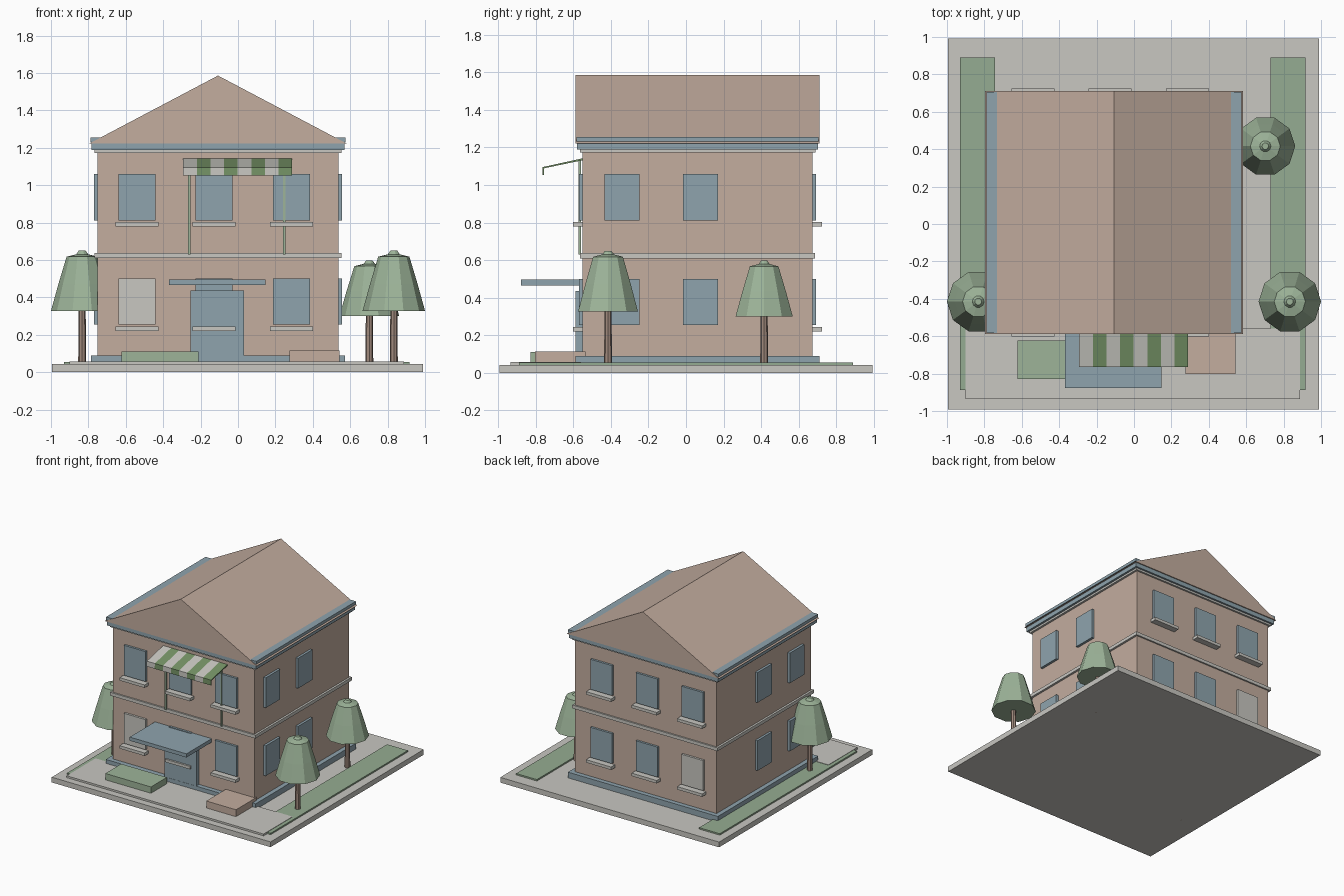
import bpy, bmesh, math
from mathutils import Vector

cube = bpy.data.objects.get("Cube")
if cube:
    bpy.data.objects.remove(cube, do_unlink=True)


def material(name, hex_code):
    rgb = [int(hex_code[i:i + 2], 16) / 255 for i in (0, 2, 4)]
    lin = [c / 12.92 if c < 0.04 else ((c + 0.055) / 1.055) ** 2.4 for c in rgb]
    m = bpy.data.materials.new(name)
    m.use_nodes = True
    m.diffuse_color = (*lin, 1)
    m.node_tree.nodes["Principled BSDF"].inputs["Base Color"].default_value = (*lin, 1)
    return m


STONE = material("pale stone", "C8C7C1")
BRICK = material("dusty brick", "C3AD9F")
BLUE = material("slate blue", "8FA4AE")
GREEN = material("leaf green", "9DB499")
LAWN = material("lawn green", "95AC92")
STRIPE = material("stripe green", "759366")
BARK = material("bark", "A08A7D")


def finish(name, bm, *mats):
    bmesh.ops.recalc_face_normals(bm, faces=bm.faces)
    mesh = bpy.data.meshes.new(name)
    bm.to_mesh(mesh)
    bm.free()
    for m in mats:
        mesh.materials.append(m)
    ob = bpy.data.objects.new(name, mesh)
    bpy.context.collection.objects.link(ob)
    return ob


def box(name, mat, x, y, z):
    """Box from (min, max) pairs along each axis."""
    bm = bmesh.new()
    bmesh.ops.create_cube(bm, size=1)
    for v in bm.verts:
        v.co = Vector([a + (b - a) * (c + 0.5) for (a, b), c in zip((x, y, z), v.co)])
    return finish(name, bm, mat)


CX, CY = -0.107, 0.0615          # house centre
HX, HY = 0.643, 0.6125           # wall half sizes
GROUND = 0.043


def layer(name, mat, hx, hy, z):
    """Box centred on the house."""
    return box(name, mat, (CX - hx, CX + hx), (CY - hy, CY + hy), z)


# Site
box("base_slab", STONE, (-0.995, 0.99), (-0.9925, 0.9925), (0, GROUND))
box("front_paving", STONE, (-0.9, 0.887), (-0.935, -0.56), (GROUND, 0.058))
box("right_lawn", LAWN, (-0.93, -0.742), (-0.888, 0.89), (GROUND, 0.055))
box("left_lawn", LAWN, (0.73, 0.918), (-0.888, 0.89), (GROUND, 0.055))
box("hedge_planter", GREEN, (-0.624, -0.21), (-0.828, -0.622), (GROUND, 0.11))
box("brick_planter", BRICK, (0.275, 0.544), (-0.803, -0.535), (GROUND, 0.115))

# House body and horizontal bands
layer("walls", BRICK, HX, HY, (GROUND, 1.2))
layer("plinth", BLUE, 0.68, 0.65, (GROUND, 0.09))
layer("floor_band", STONE, 0.66, 0.625, (0.61, 0.637))
layer("cornice_lower", STONE, 0.66, 0.627, (1.173, 1.188))
layer("cornice", BLUE, 0.677, 0.642, (1.188, 1.222))
layer("gutter", BLUE, 0.682, 0.645, (1.232, 1.256))

# Gable roof
bm = bmesh.new()
gable = [bm.verts.new((CX + x, CY - 0.65, z))
         for x, z in ((-0.69, 1.222), (0.69, 1.222), (0, 1.586))]
end = bmesh.ops.extrude_face_region(bm, geom=[bm.faces.new(gable)])
bmesh.ops.translate(bm, vec=(0, 1.3, 0),
                    verts=[g for g in end["geom"] if isinstance(g, bmesh.types.BMVert)])
finish("gable_roof", bm, BRICK)

# Windows and sills on the front and back, windows only on the sides
FLOORS = (("lower", 0.254), ("upper", 0.812))
for floor, z in FLOORS:
    for face, s in (("front", -1), ("back", 1)):
        wall = CY + s * HY
        for i, x in enumerate((-0.54, -0.128, 0.286)):
            glass = STONE if floor == "lower" and i == 0 else BLUE
            box(f"{face}_{floor}_window_{i + 1}", glass, (x - 0.098, x + 0.098),
                sorted((wall - s * 0.02, wall + s * 0.018)), (z, z + 0.247))
            box(f"{face}_{floor}_sill_{i + 1}", STONE, (x - 0.114, x + 0.114),
                sorted((wall - s * 0.02, wall + s * 0.051)), (z - 0.034, z - 0.01))
    for side, s in (("right", -1), ("left", 1)):
        wall = CX + s * HX
        for i, y in enumerate((-0.34, 0.078)):
            box(f"{side}_{floor}_window_{i + 1}", BLUE,
                sorted((wall - s * 0.02, wall + s * 0.02)),
                (y - 0.093, y + 0.093), (z, z + 0.247))

# Entrance
box("front_door", BLUE, (-0.255, 0.033), (-0.587, -0.54), (GROUND, 0.436))
box("door_canopy", BLUE, (-0.368, 0.147), (-0.878, -0.55), (0.466, 0.496))

# Striped awning: sloping cloth with a hanging front edge
bm = bmesh.new()
STRIPES, X0, WIDTH = 8, -0.293, 0.583
section = ((-0.55, 1.137), (-0.76, 1.092), (-0.76, 1.052))
columns = [[bm.verts.new((X0 + WIDTH * i / STRIPES, y, z)) for y, z in section]
           for i in range(STRIPES + 1)]
for i, (a, b) in enumerate(zip(columns, columns[1:])):
    for k in range(2):
        bm.faces.new((a[k], b[k], b[k + 1], a[k + 1])).material_index = i % 2
awning = finish("awning", bm, STONE, STRIPE)
cloth = awning.modifiers.new("cloth", "SOLIDIFY")
cloth.thickness = 0.01
cloth.offset = 0
for side, x in (("right", -0.26), ("left", 0.247)):
    box(f"awning_post_{side}", GREEN, (x - 0.006, x + 0.006), (-0.572, -0.56), (0.63, 1.13))


# Trees: ringed crown on a thin trunk
def tree(name, x, y, radius, bottom, height):
    sides = 10
    bm = bmesh.new()
    rings = []
    for r, h in ((1, 0), (0.76, 0.45), (0.5, 0.9), (0.19, 0.94), (0.11, 1)):
        rings.append([bm.verts.new((x + radius * r * math.cos(math.tau * i / sides),
                                    y + radius * r * math.sin(math.tau * i / sides),
                                    bottom + height * h)) for i in range(sides)])
    for low, high in zip(rings, rings[1:]):
        for i in range(sides):
            j = (i + 1) % sides
            bm.faces.new((low[i], low[j], high[j], high[i]))
    bm.faces.new(rings[0])
    bm.faces.new(rings[-1])
    finish(name + "_crown", bm, GREEN)
    bm = bmesh.new()
    top = bottom + 0.05
    bmesh.ops.create_cone(bm, cap_ends=True, segments=8, radius1=0.022, radius2=0.018, depth=top)
    bmesh.ops.translate(bm, verts=bm.verts, vec=(x, y, top / 2))
    finish(name + "_trunk", bm, BARK)


tree("right_front_tree", -0.833, -0.415, 0.167, 0.328, 0.322)
tree("left_front_tree", 0.833, -0.415, 0.167, 0.328, 0.322)
tree("left_back_tree", 0.702, 0.416, 0.16, 0.3, 0.297)
